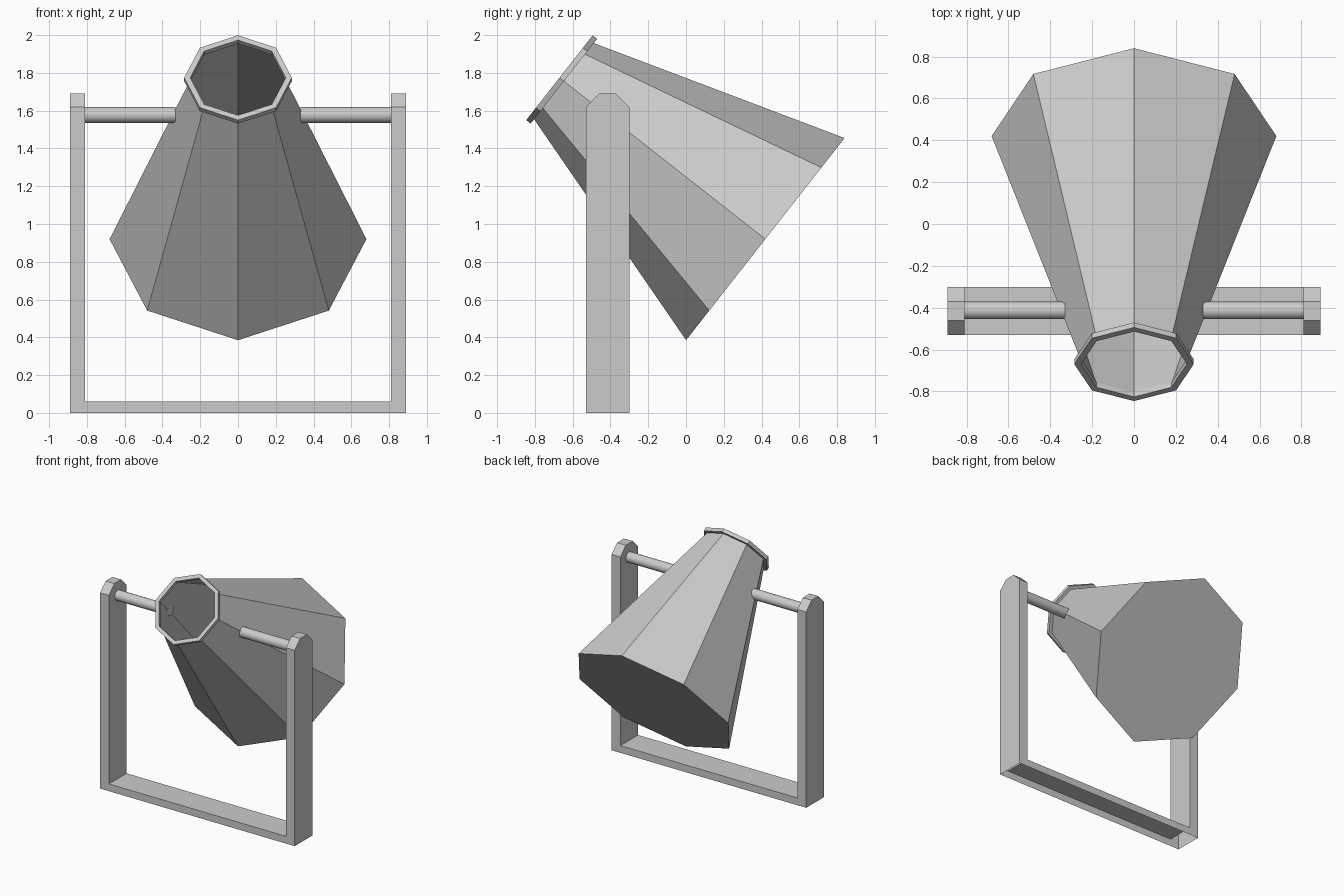
import bpy, bmesh
from math import sin, cos, pi, radians
from mathutils import Matrix, Vector

if "Cube" in bpy.data.objects:
    bpy.data.objects.remove(bpy.data.objects["Cube"])

TILT = Matrix.Translation((0, 0.42, 0.92)) @ Matrix.Rotation(radians(51.9), 4, 'X')


def finish(name, bm):
    mesh = bpy.data.meshes.new(name)
    bm.to_mesh(mesh)
    bm.free()
    obj = bpy.data.objects.new(name, mesh)
    bpy.context.collection.objects.link(obj)
    return obj


def octagon(bm, radius, z):
    return [bm.verts.new((radius * cos(i * pi / 4), radius * sin(i * pi / 4), z))
            for i in range(8)]


def bridge(bm, low, high):
    for i in range(8):
        j = (i + 1) % 8
        bm.faces.new((low[i], low[j], high[j], high[i]))


# Tilted octagonal bucket: thin wall, closed wide end, open mouth
bm = bmesh.new()
base, mouth = octagon(bm, 0.68, 0), octagon(bm, 0.253, 1.365)
bridge(bm, base, mouth)
bm.faces.new(base[::-1])
bm.transform(TILT)
finish("bucket", bm)

# Rim ring around the mouth
bm = bmesh.new()
rings = [octagon(bm, r, z) for r, z in
         ((0.285, 1.355), (0.285, 1.385), (0.253, 1.385), (0.253, 1.355))]
for k in range(4):
    bridge(bm, rings[k], rings[(k + 1) % 4])
bm.transform(TILT)
finish("rim", bm)

# U-shaped stand: extruded profile, chamfered post tops, open underside
bm = bmesh.new()
half = [(0.89, 0), (0.89, 1.69), (0.81, 1.69), (0.81, 0.06)]
outline = half + [(-x, z) for x, z in reversed(half)]
front = bm.faces.new([bm.verts.new((x, -0.53, z)) for x, z in outline])
ext = bmesh.ops.extrude_face_region(bm, geom=[front], use_keep_orig=True)
bmesh.ops.translate(bm, vec=(0, 0.23, 0),
                    verts=[g for g in ext["geom"] if isinstance(g, bmesh.types.BMVert)])
bmesh.ops.recalc_face_normals(bm, faces=bm.faces)
top_edges = [e for e in bm.edges
             if all(v.co.z > 1.6 for v in e.verts)
             and abs(e.verts[0].co.y - e.verts[1].co.y) < 0.01]
bmesh.ops.bevel(bm, geom=top_edges, offset=0.07, segments=1, affect='EDGES')
underside = [f for f in bm.faces if all(v.co.z < 0.001 for v in f.verts)]
bmesh.ops.delete(bm, geom=underside, context='FACES_ONLY')
finish("stand", bm)

# Pivot pins joining the posts to the bucket
for side, name in ((-1, "left_pin"), (1, "right_pin")):
    bpy.ops.mesh.primitive_cylinder_add(
        vertices=32, radius=0.042, depth=0.48,
        location=(side * 0.57, -0.413, 1.577), rotation=(0, pi / 2, 0))
    bpy.context.object.name = name
    bpy.ops.object.shade_smooth_by_angle(angle=radians(30))
